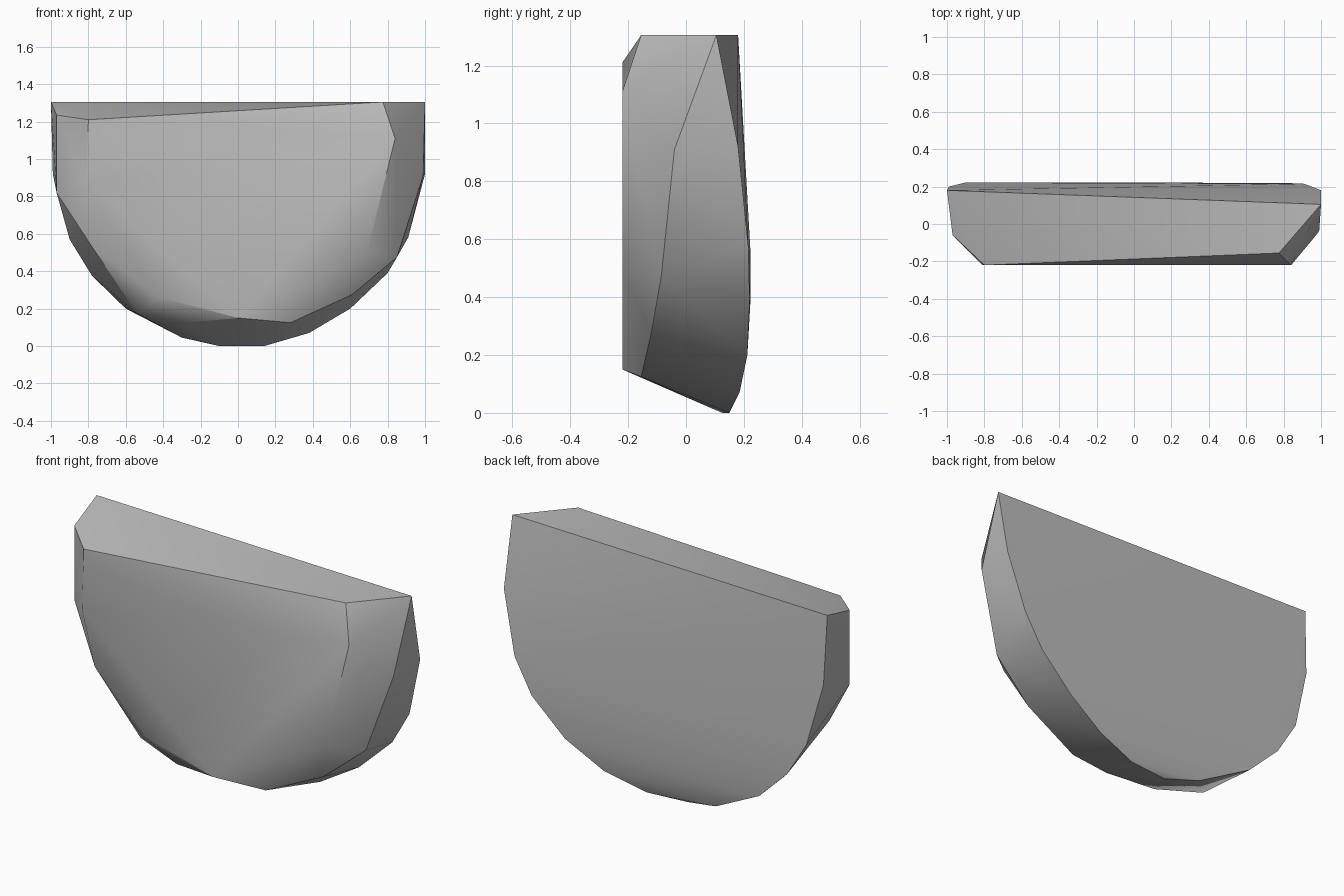
import bpy
import bmesh
import math

cube = bpy.data.objects.get("Cube")
if cube:
    bpy.data.objects.remove(cube, do_unlink=True)

# Chipped half-round slab, described by three outlines as (x, y, z)
TOP = 1.305
FRONT = -0.22

# Flat front facet outline
front_facet = [(x, FRONT, z) for x, z in [
    (-0.80, 1.21), (-0.81, 0.87), (-0.42, 0.26), (0, 0.15),
    (0.69, 0.50), (0.84, 1.11)]]

# Chamfer corners between the front and the rim
chamfer = [
    (0.775, -0.155, TOP), (0.99, -0.04, 0.91), (0.85, -0.085, 0.475),
    (0.61, -0.12, 0.275), (0.28, -0.155, 0.125), (-0.27, -0.155, 0.125),
    (-0.54, -0.09, 0.175), (-0.78, -0.15, 0.53), (-0.97, -0.06, 0.82),
    (-0.97, -0.06, 1.235)]

# Rounded back rim, gently bulged
back_rim = [
    (1, 0.105, TOP), (1, 0.18, 0.92), (0.91, 0.215, 0.58),
    (0.80, 0.22, 0.39), (0.60, 0.212, 0.20), (0.38, 0.185, 0.07),
    (0.14, 0.15, 0), (-0.10, 0.125, 0), (-0.30, 0.165, 0.045),
    (-0.60, 0.21, 0.20), (-0.78, 0.222, 0.375), (-0.90, 0.222, 0.57),
    (-0.99, 0.20, 0.92), (-1, 0.18, TOP)]

# Wrap the outlines in one faceted skin
bm = bmesh.new()
for point in front_facet + chamfer + back_rim:
    bm.verts.new(point)
hull = bmesh.ops.convex_hull(bm, input=bm.verts[:])
loose = [v for v in bm.verts if not v.link_faces]
bmesh.ops.delete(bm, geom=loose, context='VERTS')
bmesh.ops.dissolve_limit(bm, angle_limit=math.radians(1),
                         verts=bm.verts[:], edges=bm.edges[:])
bmesh.ops.recalc_face_normals(bm, faces=bm.faces[:])

mesh = bpy.data.meshes.new("half_round_stone")
bm.to_mesh(mesh)
bm.free()
stone = bpy.data.objects.new("half_round_stone", mesh)
bpy.context.collection.objects.link(stone)

# Plain grey stone
grey = bpy.data.materials.new("stone_grey")
grey.use_nodes = True
colour = (0.5, 0.5, 0.5, 1)
grey.diffuse_color = colour
grey.node_tree.nodes["Principled BSDF"].inputs["Base Color"].default_value = colour
mesh.materials.append(grey)

# Soft shading with crisp chipped edges
bpy.context.view_layer.objects.active = stone
stone.select_set(True)
bpy.ops.object.shade_smooth_by_angle(angle=math.radians(30))
